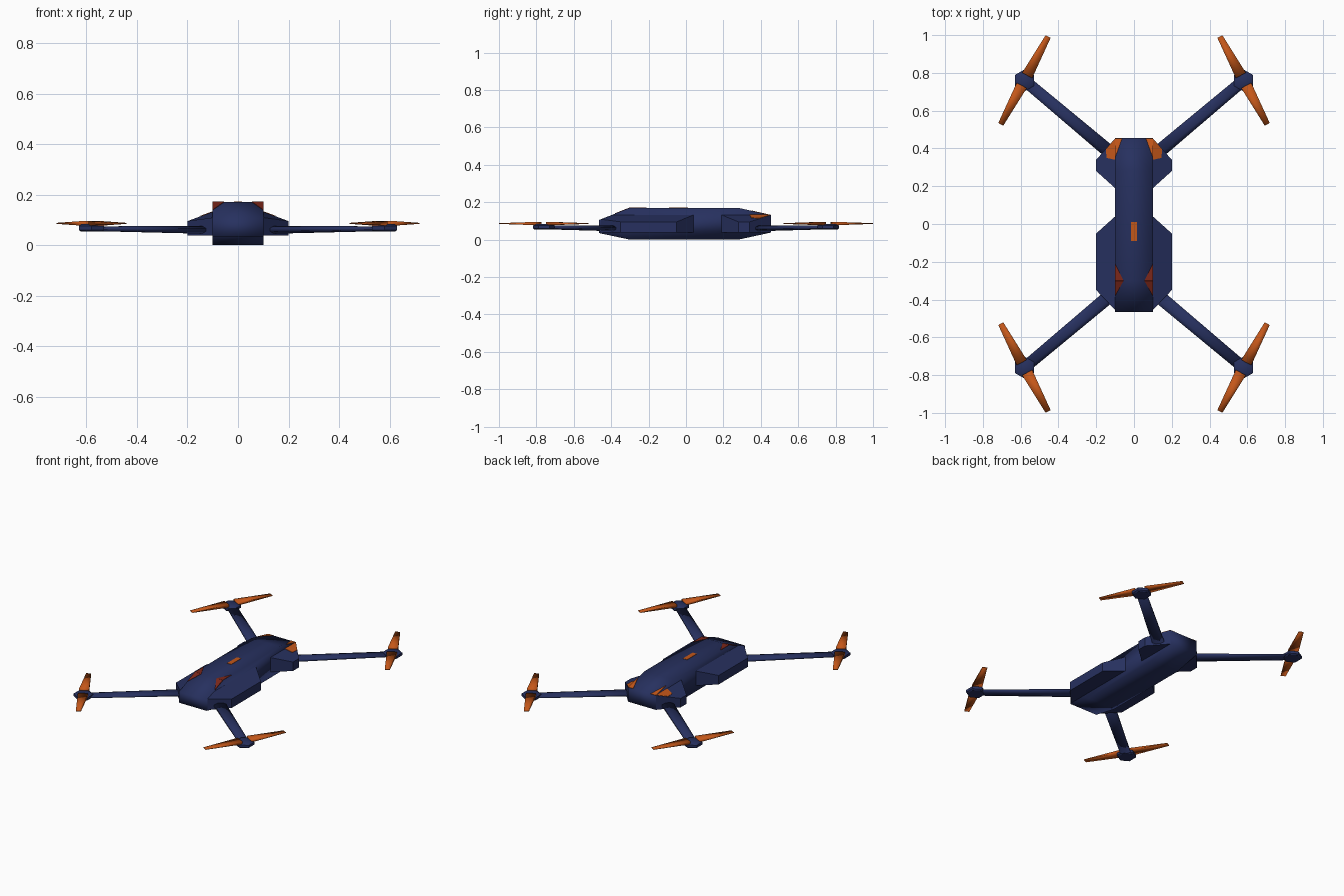
import bpy, bmesh, math
from mathutils import Vector

if "Cube" in bpy.data.objects:
    bpy.data.objects.remove(bpy.data.objects["Cube"])


def material(name, rgb):
    m = bpy.data.materials.new(name)
    m.diffuse_color = (*rgb, 1)
    m.use_nodes = True
    m.node_tree.nodes["Principled BSDF"].inputs["Base Color"].default_value = m.diffuse_color
    return m


NAVY = material("navy", (0.02, 0.03, 0.115))
ORANGE = material("orange", (0.55, 0.095, 0.01))
RED = material("dark red", (0.2, 0.02, 0.01))


def loft(name, rings, mat, smooth=180):
    """Skin a stack of equal-length point rings and cap both ends."""
    bm = bmesh.new()
    vs = [[bm.verts.new(p) for p in r] for r in rings]
    n = len(rings[0])
    for a, b in zip(vs, vs[1:]):
        for i in range(n):
            j = (i + 1) % n
            bm.faces.new((a[i], a[j], b[j], b[i]))
    bm.faces.new(vs[0])
    bm.faces.new(vs[-1])
    bmesh.ops.recalc_face_normals(bm, faces=bm.faces)
    me = bpy.data.meshes.new(name)
    bm.to_mesh(me)
    bm.free()
    me.materials.append(mat)
    ob = bpy.data.objects.new(name, me)
    bpy.context.collection.objects.link(ob)
    if smooth:
        bpy.ops.object.select_all(action='DESELECT')
        ob.select_set(True)
        bpy.context.view_layer.objects.active = ob
        bpy.ops.object.shade_smooth_by_angle(angle=math.radians(smooth))
    return ob


def plate(name, pts, mat):
    """Thin coloured plate lying on the surface through pts."""
    pts = [Vector(p) for p in pts]
    n = (pts[1] - pts[0]).cross(pts[2] - pts[0]).normalized() * 0.002
    loft(name, [[p - n for p in pts], [p + n for p in pts]], mat, 0)


# Fuselage: chamfered side profile extruded across x
profile = [(-.465, .035), (-.3, 0), (.28, 0), (.455, .038),
           (.455, .13), (.28, .17), (-.3, .17), (-.465, .105)]
loft("fuselage", [[(x, y, z) for y, z in profile] for x in (-.1, .1)], NAVY)


def hull_z(y):
    """Height of the fuselage top at y."""
    if y < -.3:
        return .17 + (y + .3) * .065 / .165
    return .17 - max(0, y - .28) * .04 / .175


def pod_z(x, y):
    """Height of the sloping shoulder top."""
    return min(.132 - .37 * (x - .1), hull_z(y))


# Shoulder plans, tucked slightly into the fuselage
front_plan = [(.1, .04), (.2, -.05), (.2, -.35), (.1, -.455), (.1, -.39)]
rear_plan = [(.1, .19), (.2, .28), (.2, .34), (.1, .453)]

for sx, side in ((-1, "left"), (1, "right")):
    for end, plan in (("front", front_plan), ("rear", rear_plan)):
        loft(f"{side}_{end}_shoulder",
             [[(sx * x, y, .037) for x, y in plan],
              [(sx * x, y, pod_z(x, y)) for x, y in plan]], NAVY, 40)

    # Front lights on the top corner, split at the slope edge
    for k, y in enumerate((-.21, -.38)):
        plate(f"{side}_front_light_{k}",
              [(sx * x, v, hull_z(v)) for x, v in ((.1, -.3), (.055, -.3), (.1, y))], RED)
    # Rear lights: one part on the tail slope, one on the shoulder
    plate(f"{side}_rear_light_top",
          [(sx * x, y, hull_z(y)) for x, y in ((.1, .35), (.1, .453), (.063, .453))], ORANGE)
    plate(f"{side}_rear_light_side",
          [(sx * x, y, pod_z(x, y)) for x, y in
           ((.1, .34), (.1, .45), (.148, .397), (.145, .35))], ORANGE)

    for sy, end in ((-1, "front"), (1, "rear")):
        name = f"{side}_{end}"
        hub = Vector((sx * .58, sy * .76, 0))

        # Arm: flattened eight-sided tapering tube
        root = Vector((sx * .1, sy * .357, 0))
        d = (hub - root).normalized()
        across = Vector((-d.y, d.x, 0))
        rings = []
        for c, z, w, h in ((root, .06, .039, .017), (hub, .065, .033, .01)):
            rings.append([c + across * w * math.cos(a) + Vector((0, 0, z + h * math.sin(a)))
                          for a in (math.pi * (i + .5) / 4 for i in range(8))])
        loft(f"{name}_arm", rings, NAVY)

        # Hexagonal motor
        loft(f"{name}_motor",
             [[hub + Vector((r * math.sin(i * math.pi / 3), r * math.cos(i * math.pi / 3), z))
               for i in range(6)]
              for r, z in ((.05, .054), (.058, .06), (.058, .076), (.045, .084))], NAVY, 40)

        # Two tapering propeller blades
        d = Vector((-sx * .475, sy * .88, 0)).normalized()
        for k, s in enumerate((1, -1)):
            span, chord = d * s, Vector((-d.y, d.x, 0))
            rings = [[hub + span * t + chord * w * u + Vector((0, 0, .086 + h * v))
                      for u, v in ((-1, -1), (1, -1), (1, 1), (-1, 1))]
                     for t, w, h in ((.03, .03, .009), (.264, .015, .002))]
            loft(f"{name}_blade_{k}", rings, ORANGE)

# Status stripe on the roof
plate("roof_stripe", [(-.015, -.09, .17), (.015, -.09, .17),
                      (.015, .01, .17), (-.015, .01, .17)], ORANGE)
